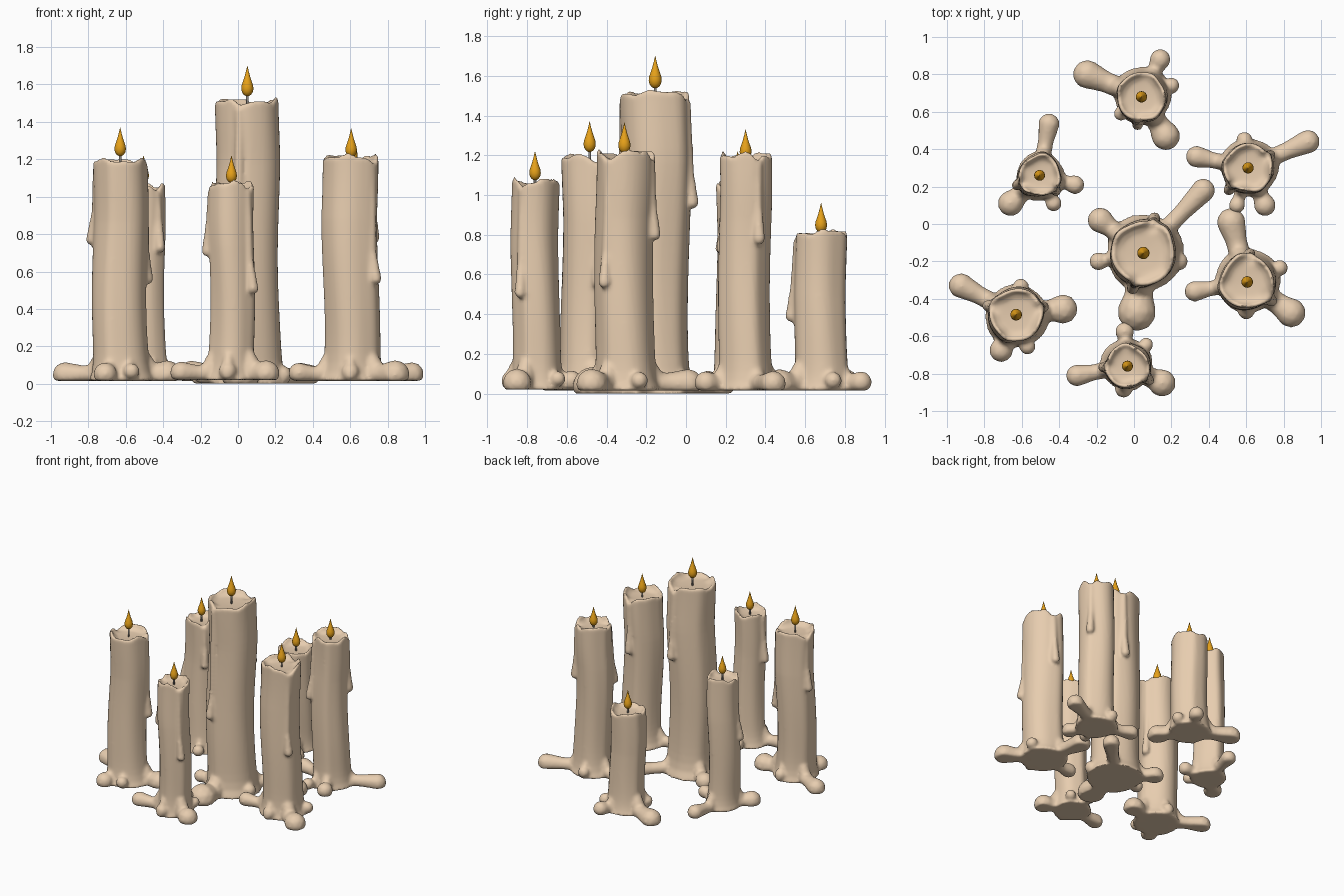
import bpy, bmesh, math, random
from mathutils import Vector, Matrix

if "Cube" in bpy.data.objects:
    bpy.data.objects.remove(bpy.data.objects["Cube"])

random.seed(4)


def material(name, col):
    m = bpy.data.materials.new(name)
    m.diffuse_color = (*col, 1)
    m.use_nodes = True
    m.node_tree.nodes["Principled BSDF"].inputs["Base Color"].default_value = m.diffuse_color
    return m


WAX = material("wax", (0.80, 0.61, 0.43))
FLAME = material("flame_orange", (0.80, 0.36, 0.01))
WICK = material("wick_grey", (0.25, 0.23, 0.21))


def make(name, bm, mat):
    bmesh.ops.recalc_face_normals(bm, faces=bm.faces)
    me = bpy.data.meshes.new(name)
    bm.to_mesh(me)
    bm.free()
    me.materials.append(mat)
    for p in me.polygons:
        p.use_smooth = True
    ob = bpy.data.objects.new(name, me)
    bpy.context.collection.objects.link(ob)
    return ob


def skin(bm, rings):
    """Closed solid from a stack of equal-sized point rings."""
    vs = [[bm.verts.new(p) for p in r] for r in rings]
    n = len(vs[0])
    for a, b in zip(vs, vs[1:]):
        for i in range(n):
            bm.faces.new((a[i], a[(i + 1) % n], b[(i + 1) % n], b[i]))
    for ring in (vs[0], vs[-1]):
        c = bm.verts.new(sum((v.co for v in ring), Vector()) / n)
        for i in range(n):
            bm.faces.new((ring[i], ring[(i + 1) % n], c))


def blobs(bm, path, steps):
    """Chain of spheres along (point, radius) stations."""
    for (p, r), (q, s) in zip(path, path[1:]):
        for k in range(steps + 1):
            t = k / steps
            bmesh.ops.create_icosphere(bm, subdivisions=2, radius=r + (s - r) * t,
                                       matrix=Matrix.Translation(p.lerp(q, t)))


def bump(a, b, w):
    d = (a - b + math.pi) % (2 * math.pi) - math.pi
    return math.exp(-(d / w) ** 2)


def candle(name, x, y, r, top, tip, z0, lobes, drips):
    bm = bmesh.new()
    N = 64
    ph = random.uniform(0, 6.28)
    la = [math.atan2(ly - y, lx - x) for lx, ly, _ in lobes]
    da = [math.radians(d) for d, _ in drips]

    def sway(z):
        k = 0.009 * min(1, (top - z) * 3)
        return Vector((x + k * math.sin(5 * z + ph), y + k * math.cos(4 * z + ph), z))

    def ring(z, scale, rim=0.0):
        pts = []
        for i in range(N):
            a = 2 * math.pi * i / N
            rr = r * 0.955 + sum(0.011 * bump(a, b, 0.3) for b in la[:3]) \
                + 0.004 * math.sin(3 * a + ph + 2 * z) + r * 0.22 * math.exp(-(z - z0) / 0.06)
            dz = 0.010 * math.sin(3 * a + ph) + 0.006 * math.sin(7 * a + 2 * ph) \
                - sum(0.035 * bump(a, b, 0.22) for b in da)
            pts.append(sway(z) + Vector((rr * scale * math.cos(a), rr * scale * math.sin(a), rim * dz)))
        return pts

    # wax column with uneven rim and dished top
    h = top - 0.05
    rings = [ring(z0 + (h - z0) * k / 24, 1) for k in range(25)]
    rings += [ring(top - 0.018, 1.0, 0.8), ring(top - 0.003, 0.97, 1), ring(top - 0.002, 0.89, 1),
              ring(top - 0.025, 0.82, 0.5), ring(top - 0.04, 0.6), ring(top - 0.044, 0.2)]
    skin(bm, rings)

    # puddle lobes running out from the foot
    for (lx, ly, lr), a in zip(lobes, la):
        d = Vector((math.cos(a), math.sin(a), 0))
        base = Vector((x, y, z0))
        end = Vector((lx, ly, z0 + 0.085 - min(lr, 0.07) * 0.75))
        start = base + d * r * 0.8 + Vector((0, 0, 0.13))
        foot = base + d * (r + 0.015) + Vector((0, 0, 0.035))
        neck = foot.lerp(end, 0.4)
        blobs(bm, [(start, lr * 0.55), (foot, lr * 0.75), (neck, lr * 0.75), (end, lr)], 6)

    # drips hanging on the wall
    for a, (_, zend) in zip(da, drips):
        d = Vector((math.cos(a), math.sin(a), 0))
        s = 0.8 + 2.2 * (r - 0.11)
        hi, lo = sway(top - 0.06) + d * (r - 0.015), sway(zend + 0.18) + d * (r - 0.006)
        blobs(bm, [(hi, 0.026 * s), (lo, 0.026 * s)], 40)
        blobs(bm, [(lo, 0.026 * s), (sway(zend + 0.035 * s) + d * (r + 0.012), 0.036 * s)], 12)

    # limit lobe height and flatten the underside
    for v in bm.verts:
        v.co.z = max(v.co.z, z0)
    ob = make(name + "_wax", bm, WAX)
    m = ob.modifiers.new("fuse", 'REMESH')
    m.mode = 'VOXEL'
    m.voxel_size = 0.0115
    m.use_smooth_shade = True
    m = ob.modifiers.new("melt", 'SMOOTH')
    m.factor = 0.5
    m.iterations = 4

    # wick
    L = 0.11 + 0.3 * r
    bm = bmesh.new()
    skin(bm, [[Vector((x + 0.007 * math.cos(t * math.pi / 4), y + 0.007 * math.sin(t * math.pi / 4), z))
               for t in range(8)] for z in (top - 0.06, tip - L * 0.9)])
    make(name + "_wick", bm, WICK)

    # teardrop flame
    prof = [(0.03, 0), (0.12, 0.05), (0.178, 0.14), (0.2, 0.25), (0.185, 0.37), (0.14, 0.5),
            (0.09, 0.65), (0.045, 0.82), (0.004, 1)]
    bm = bmesh.new()
    skin(bm, [[Vector((x + L * pr * math.cos(t * math.pi / 12), y + L * pr * math.sin(t * math.pi / 12),
                       tip - L + L * pz)) for t in range(24)] for pr, pz in prof])
    make(name + "_flame", bm, FLAME)


# name, x, y, radius, top, flame tip, base, lobes (x, y, r), drips (angle, end height)
candle("centre_candle", 0.05, -0.155, 0.178, 1.52, 1.70, 0.0,
       [(0.37, 0.18, 0.065), (-0.18, 0.02, 0.07), (0.015, -0.47, 0.105), (-0.19, -0.2, 0.05), (0.24, -0.2, 0.05)],
       [(72, 0.93), (-105, 0.6)])
candle("back_candle", 0.04, 0.68, 0.135, 0.82, 0.96, 0.015,
       [(-0.25, 0.80, 0.078), (0.14, 0.88, 0.057), (0.17, 0.47, 0.078), (0.20, 0.74, 0.045), (-0.07, 0.59, 0.04)],
       [(-100, 0.36)])
candle("left_back_candle", -0.505, 0.26, 0.115, 1.07, 1.22, 0.015,
       [(-0.455, 0.535, 0.058), (-0.66, 0.11, 0.07), (-0.315, 0.21, 0.052), (-0.43, 0.11, 0.045)],
       [(205, 0.55), (-45, 0.7)])
candle("right_back_candle", 0.61, 0.30, 0.135, 1.21, 1.33, 0.015,
       [(0.93, 0.44, 0.065), (0.335, 0.36, 0.06), (0.70, 0.10, 0.06), (0.55, 0.10, 0.045), (0.59, 0.45, 0.045)],
       [(30, 0.75), (-130, 0.7)])
candle("right_front_candle", 0.605, -0.31, 0.15, 1.22, 1.365, 0.015,
       [(0.52, 0.01, 0.078), (0.84, -0.475, 0.08), (0.325, -0.36, 0.057), (0.60, -0.46, 0.05), (0.78, -0.235, 0.045)],
       [(-35, 0.53), (82, 0.77)])
candle("left_front_candle", -0.63, -0.485, 0.147, 1.20, 1.37, 0.015,
       [(-0.925, -0.33, 0.068), (-0.38, -0.455, 0.08), (-0.71, -0.675, 0.065), (-0.57, -0.655, 0.045), (-0.605, -0.335, 0.045)],
       [(165, 0.74), (15, 0.53)])
candle("front_candle", -0.035, -0.76, 0.12, 1.08, 1.22, 0.02,
       [(-0.305, -0.81, 0.06), (0.15, -0.85, 0.075), (-0.05, -0.575, 0.052), (0.065, -0.645, 0.04), (-0.055, -0.88, 0.05)],
       [(180, 0.68), (-35, 0.48)])
